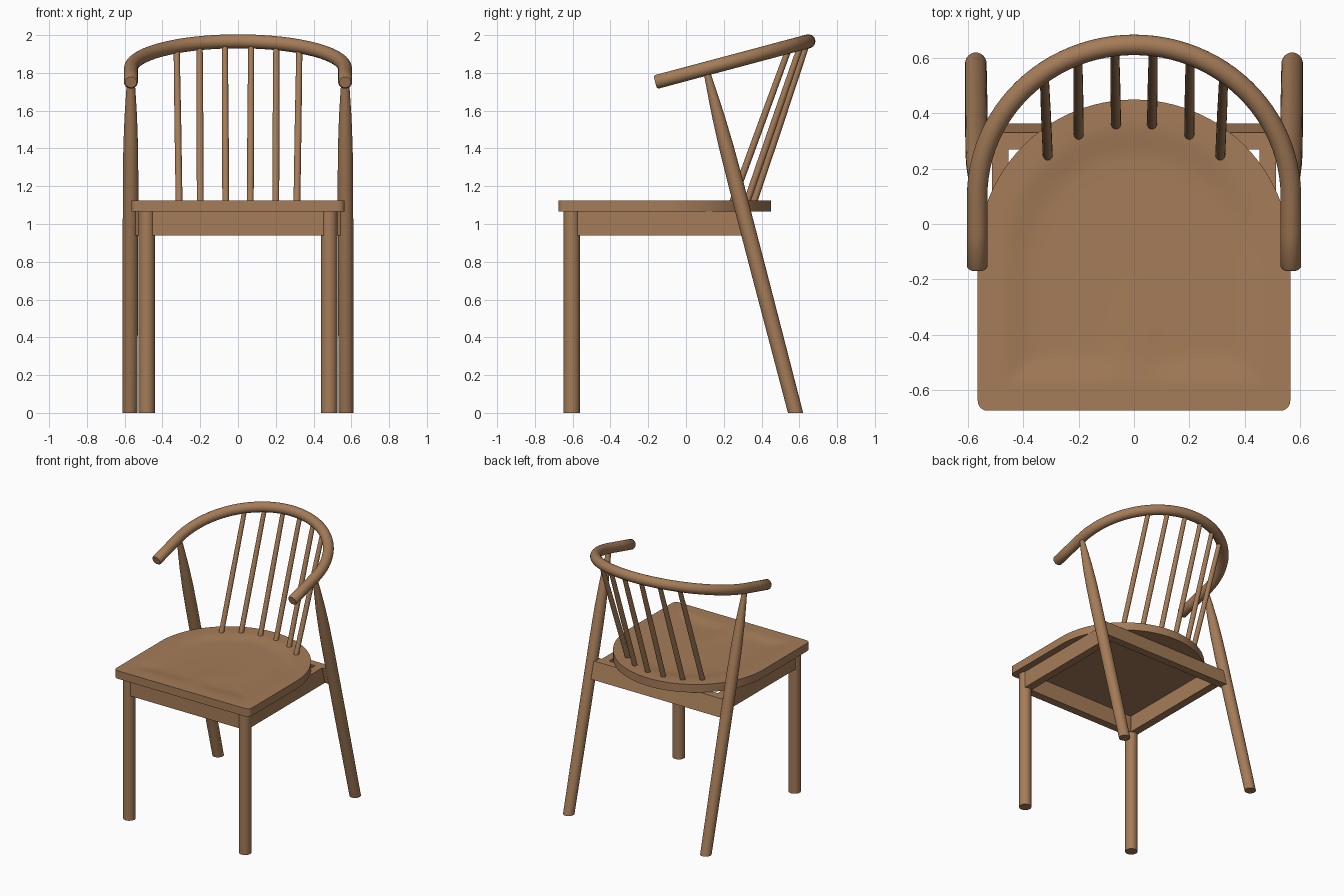
import bpy, bmesh, math
from mathutils import Vector

cube = bpy.data.objects.get("Cube")
if cube:
    bpy.data.objects.remove(cube, do_unlink=True)

WOOD = (0.376, 0.202, 0.098, 1)
wood = bpy.data.materials.new("warm_wood")
wood.use_nodes = True
wood.diffuse_color = WOOD
wood.node_tree.nodes["Principled BSDF"].inputs["Base Color"].default_value = WOOD


def finish(name, bm, angle=40):
    bmesh.ops.recalc_face_normals(bm, faces=bm.faces)
    mesh = bpy.data.meshes.new(name)
    bm.to_mesh(mesh)
    bm.free()
    mesh.materials.append(wood)
    obj = bpy.data.objects.new(name, mesh)
    bpy.context.collection.objects.link(obj)
    bpy.ops.object.select_all(action='DESELECT')
    obj.select_set(True)
    bpy.context.view_layer.objects.active = obj
    bpy.ops.object.shade_smooth_by_angle(angle=math.radians(angle))
    return obj


def bridge(bm, a, b):
    for i in range(len(a)):
        j = (i + 1) % len(a)
        bm.faces.new((a[i], a[j], b[j], b[i]))


def tube(name, points, radii, normal=(1, 0, 0), sides=24, floor=False):
    """Round bar swept along points; floor cuts its first end level."""
    bm = bmesh.new()
    points = [Vector(p) for p in points]
    normal = Vector(normal)
    rings = []
    for i, p in enumerate(points):
        t = (points[min(i + 1, len(points) - 1)] - points[max(i - 1, 0)]).normalized()
        u = (normal - t * normal.dot(t)).normalized()
        v = t.cross(u)
        ring = []
        for k in range(sides):
            a = math.tau * k / sides
            co = p + radii[i] * (u * math.cos(a) + v * math.sin(a))
            if floor and i == 0:
                co -= t * (co.z / t.z)
            ring.append(bm.verts.new(co))
        if rings:
            bridge(bm, rings[-1], ring)
        rings.append(ring)
    bm.faces.new(rings[0])
    bm.faces.new(rings[-1])
    return finish(name, bm)


def box(name, low, high, lean=0.0):
    """Rail between two corners; lean shifts y backwards towards the bottom."""
    bm = bmesh.new()
    bmesh.ops.create_cube(bm, size=1)
    for v in bm.verts:
        v.co = Vector([low[i] if v.co[i] < 0 else high[i] for i in range(3)])
        v.co.y += lean * (high[2] - v.co.z)
    return finish(name, bm)


# Seat: square front with eased corners, half-round back, shallow dished top
HALF, FRONT, MID, TOP, BOTTOM = 0.565, -0.675, -0.115, 1.125, 1.065
R = 0.035
outline = []
for k in range(49):
    a = math.pi * k / 48
    outline.append((HALF * math.cos(a), MID + HALF * math.sin(a)))
for k in range(1, 9):
    outline.append((-HALF, MID + (FRONT + R - MID) * k / 9))
for k in range(7):
    a = math.pi + math.pi / 2 * k / 6
    outline.append((-HALF + R + R * math.cos(a), FRONT + R + R * math.sin(a)))
for k in range(1, 16):
    outline.append(((HALF - R) * (k / 8 - 1), FRONT))
for k in range(7):
    a = math.pi * 1.5 + math.pi / 2 * k / 6
    outline.append((HALF - R + R * math.cos(a), FRONT + R + R * math.sin(a)))
for k in range(1, 9):
    outline.append((HALF, FRONT + R + (MID - FRONT - R) * k / 9))


def smooth(t):
    t = min(max(t, 0), 1)
    return t * t * (3 - 2 * t)


def dish(x, y, s):
    ridge = math.exp(-(x / 0.08) ** 2) * smooth((-0.1 - y) / 0.4)
    return 0.015 * smooth((0.86 - s) / 0.25) * (1 - 0.7 * ridge)


def seat_ring(bm, s, z=None):
    ring = []
    for x, y in outline:
        px, py = x * s, MID + (y - MID) * s
        ring.append(bm.verts.new((px, py, TOP - dish(px, py, s) if z is None else z)))
    return ring


bm = bmesh.new()
base = seat_ring(bm, 1, BOTTOM)
bm.faces.new(base)
last = base
scales = (1, 0.92, 0.86, 0.82, 0.78, 0.74, 0.7, 0.66, 0.61, 0.5, 0.35, 0.2, 0.08)
for s in scales:
    ring = seat_ring(bm, s)
    bridge(bm, last, ring)
    last = ring
bm.faces.new(last)
finish("seat", bm)

# Bent armrest and top rail: a U in a plane that rises to the back
SLOPE, ARC_Y, BOW = 0.267, 0.10, 0.567
COS = 1 / math.sqrt(1 + SLOPE ** 2)


def on_bow(x, y):
    return Vector((x, y, 1.75 + SLOPE * (y + 0.165)))


def bow_y(x):
    return ARC_Y + COS * math.sqrt(BOW ** 2 - x ** 2)


END = -0.163
path = [on_bow(BOW, END), on_bow(BOW, END + 0.008), on_bow(BOW, -0.03)]
for k in range(49):
    a = math.pi * k / 48
    path.append(on_bow(BOW * math.cos(a), ARC_Y + COS * BOW * math.sin(a)))
path += [on_bow(-BOW, -0.03), on_bow(-BOW, END + 0.008), on_bow(-BOW, END)]
tube("bent_top_rail", path, [0.03] + [0.037] * (len(path) - 2) + [0.03],
     normal=(0, -SLOPE, 1))

# Legs and side rails, mirrored
foot, head = Vector((0.572, 0.58, 0)), Vector((0.567, 0.11, 1.805))
for side, label in ((1, "left"), (-1, "right")):
    tube("front_leg_" + label,
         [(side * 0.483, -0.605, 0), (side * 0.483, -0.605, BOTTOM + 0.01)], [0.043] * 2)
    steps = (0, 0.4, 0.68, 0.78, 0.87, 0.94, 1)
    widths = (0.039, 0.041, 0.041, 0.039, 0.033, 0.025, 0.017)
    pts = [foot.lerp(head, t) for t in steps]
    tube("back_leg_" + label, [(side * p.x, p.y, p.z) for p in pts], widths, floor=True)
    x = side * 0.483
    box("side_rail_" + label, (x - 0.03, -0.6, 0.94), (x + 0.03, 0.3, BOTTOM))

# Front rail and leaning back rail
box("front_rail", (-0.47, -0.635, 0.94), (0.47, -0.575, BOTTOM))
box("back_rail", (-0.56, 0.27, 0.94), (0.56, 0.33, BOTTOM), lean=0.264)

# Spindles from the seat up into the bent rail
for bottom_x, bottom_y, top_x in ((0.065, 0.362, 0.07), (0.2, 0.325, 0.203), (0.312, 0.25, 0.325)):
    for side, label in ((1, "left"), (-1, "right")):
        low = Vector((side * bottom_x, bottom_y, TOP))
        high = on_bow(side * top_x, bow_y(top_x))
        low -= (high - low) * 0.03
        tube("spindle_" + label, [low, low.lerp(high, 0.5), high],
             [0.018, 0.018, 0.016], sides=16)
